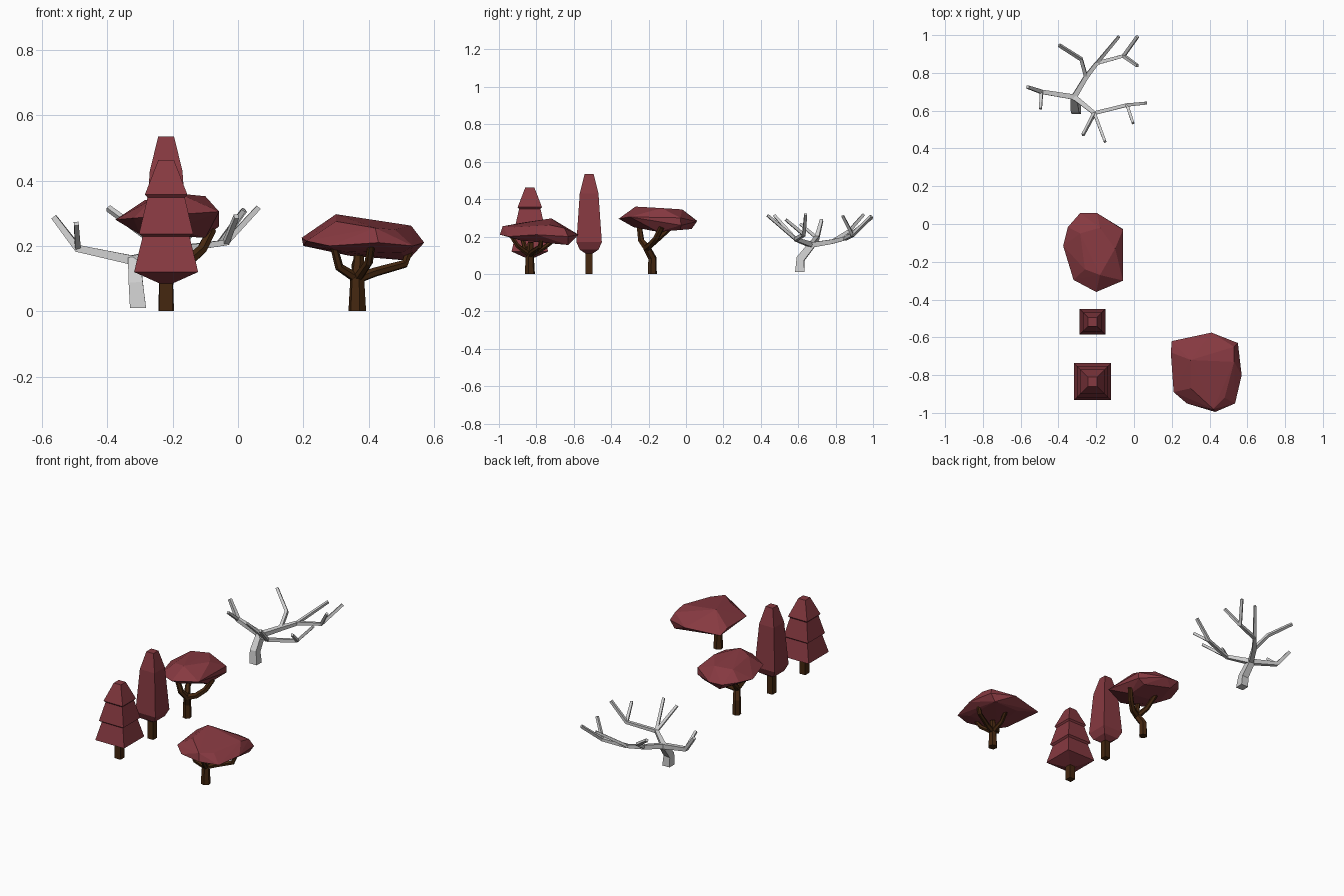
import bpy
import bmesh
from math import pi
from mathutils import Vector, Matrix

if "Cube" in bpy.data.objects:
    bpy.data.objects.remove(bpy.data.objects["Cube"], do_unlink=True)


def make_material(name, rgb):
    mat = bpy.data.materials.new(name)
    mat.use_nodes = True
    color = (*rgb, 1)
    mat.diffuse_color = color
    mat.node_tree.nodes["Principled BSDF"].inputs["Base Color"].default_value = color
    return mat


foliage = make_material("maroon foliage", (0.24, 0.041, 0.052))
bark = make_material("dark brown bark", (0.058, 0.02, 0.005))
dead_wood = make_material("pale grey wood", (0.62, 0.62, 0.62))


def finish(bm, name, mat):
    """Turn a bmesh into a flat shaded object."""
    bmesh.ops.recalc_face_normals(bm, faces=bm.faces)
    mesh = bpy.data.meshes.new(name)
    bm.to_mesh(mesh)
    bm.free()
    mesh.materials.append(mat)
    obj = bpy.data.objects.new(name, mesh)
    bpy.context.collection.objects.link(obj)
    return obj


def loft(bm, rings):
    """Skin a stack of equal-sized vertex rings and cap both ends."""
    loops = [[bm.verts.new(co) for co in ring] for ring in rings]
    for low, high in zip(loops, loops[1:]):
        for i in range(len(low)):
            j = (i + 1) % len(low)
            bm.faces.new((low[i], low[j], high[j], high[i]))
    bm.faces.new(loops[0][::-1])
    bm.faces.new(loops[-1])


def square_tower(name, mat, x, y, profile):
    """Four-sided shape from (half width, height) pairs."""
    bm = bmesh.new()
    corners = ((-1, -1), (1, -1), (1, 1), (-1, 1))
    loft(bm, [[(x + sx * half, y + sy * half, z) for sx, sy in corners]
              for half, z in profile])
    return finish(bm, name, mat)


def tube(bm, points, start, end, sides=4):
    """Tapered limb swept along a path."""
    pts = [Vector(p) for p in points]
    last = len(pts) - 1
    direction = (pts[1] - pts[0]).normalized()
    side = direction.orthogonal().normalized()
    if direction.z > 0.8:
        side = Vector((1, 1, 0)).normalized()
    rings = []
    for i, p in enumerate(pts):
        tangent = (pts[min(i + 1, last)] - pts[max(i - 1, 0)]).normalized()
        if i == 0 and tangent.z > 0.8:
            tangent = Vector((0, 0, 1))
        side = (side - tangent * side.dot(tangent)).normalized()
        radius = start + (end - start) * i / last
        rings.append([p + Matrix.Rotation(2 * pi * k / sides, 3, tangent) @ side * radius
                      for k in range(sides)])
    loft(bm, rings)


def limbs(name, mat, paths, sides=4):
    bm = bmesh.new()
    for start, end, points in paths:
        tube(bm, points, start, end, sides)
    return finish(bm, name, mat)


def canopy(name, points):
    """Faceted crown wrapped around a few control points."""
    bm = bmesh.new()
    for p in points:
        bm.verts.new(p)
    result = bmesh.ops.convex_hull(bm, input=bm.verts)
    loose = {g for g in result["geom_interior"] + result["geom_unused"]
             if isinstance(g, bmesh.types.BMVert)}
    bmesh.ops.delete(bm, geom=list(loose), context='VERTS')
    return finish(bm, name, foliage)


# Tiered conifer
square_tower("conifer_trunk", bark, -0.22, -0.835, [(0.02, 0), (0.02, 0.1)])
square_tower("conifer_foliage", foliage, -0.22, -0.835, [
    (0.02, 0.085), (0.098, 0.12), (0.072, 0.228),
    (0.083, 0.237), (0.057, 0.348), (0.065, 0.357), (0.024, 0.463)])

# Tall narrow tree
square_tower("narrow_tree_trunk", bark, -0.22, -0.518, [(0.019, 0), (0.019, 0.13)])
square_tower("narrow_tree_foliage", foliage, -0.22, -0.518, [
    (0.02, 0.11), (0.05, 0.13), (0.068, 0.17), (0.05, 0.43), (0.024, 0.535)])

# Front umbrella tree
fork = (0.365, -0.835, 0.1)
limbs("front_umbrella_trunk", bark, [
    (0.028, 0.016, [(0.365, -0.835, 0), fork, (0.37, -0.83, 0.17)]),
    (0.016, 0.011, [fork, (0.31, -0.86, 0.135), (0.29, -0.88, 0.21)]),
    (0.016, 0.012, [fork, (0.42, -0.82, 0.12), (0.51, -0.78, 0.145), (0.53, -0.77, 0.2)]),
    (0.015, 0.011, [fork, (0.36, -0.76, 0.14), (0.38, -0.68, 0.2)]),
    (0.015, 0.011, [fork, (0.4, -0.9, 0.15), (0.41, -0.94, 0.21)]),
], 6)
canopy("front_umbrella_canopy", [
    # rim
    (0.2, -0.62, 0.2), (0.41, -0.575, 0.21), (0.55, -0.63, 0.2),
    (0.57, -0.8, 0.21), (0.535, -0.95, 0.2), (0.43, -0.995, 0.21),
    (0.28, -0.95, 0.2), (0.21, -0.89, 0.215), (0.195, -0.68, 0.225),
    # crown
    (0.3, -0.72, 0.297), (0.3, -0.87, 0.275), (0.53, -0.65, 0.245),
    (0.53, -0.73, 0.262), (0.48, -0.92, 0.25), (0.42, -0.98, 0.255),
    # underside
    (0.34, -0.65, 0.17), (0.52, -0.63, 0.155), (0.5, -0.88, 0.178), (0.3, -0.87, 0.185)])

# Middle umbrella tree
fork = (-0.2, -0.21, 0.14)
limbs("middle_umbrella_trunk", bark, [
    (0.025, 0.02, [(-0.22, -0.18, 0), (-0.22, -0.18, 0.085), fork]),
    (0.02, 0.015, [fork, (-0.15, -0.19, 0.155), (-0.11, -0.16, 0.19), (-0.08, -0.13, 0.25)]),
    (0.02, 0.014, [fork, (-0.22, -0.24, 0.18), (-0.24, -0.25, 0.26)]),
    (0.018, 0.013, [fork, (-0.23, -0.16, 0.18), (-0.24, -0.08, 0.25)]),
], 6)
canopy("middle_umbrella_canopy", [
    # rim
    (-0.285, 0.058, 0.285), (-0.196, 0.058, 0.28), (-0.058, -0.027, 0.26),
    (-0.058, -0.03, 0.3), (-0.058, -0.3, 0.305), (-0.2, -0.36, 0.295),
    (-0.32, -0.296, 0.285), (-0.375, -0.116, 0.28), (-0.35, -0.016, 0.29),
    # crown
    (-0.285, -0.05, 0.34), (-0.18, -0.02, 0.345), (-0.1, -0.13, 0.352),
    (-0.18, -0.27, 0.36), (-0.26, -0.24, 0.345),
    # underside
    (-0.25, 0.03, 0.24), (-0.1, -0.03, 0.235), (-0.1, -0.15, 0.225),
    (-0.3, -0.13, 0.235), (-0.2, -0.28, 0.25)])

# Bare tree: joints first, then limbs between them
hub = (-0.317, 0.672, 0.155)
left_fork = (-0.49, 0.7, 0.192)
back_fork = (-0.254, 0.778, 0.172)
outer_fork = (-0.196, 0.852, 0.19)
twig_fork = (-0.055, 0.89, 0.208)
front_fork = (-0.21, 0.587, 0.185)
side_fork = (-0.037, 0.63, 0.21)
limbs("bare_tree_trunk", dead_wood, [
    (0.035, 0.026, [(-0.306, 0.608, 0.01), (-0.312, 0.612, 0.08), hub])])
limbs("bare_tree_branches", dead_wood, [
    (0.02, 0.012, [hub, left_fork, (-0.563, 0.725, 0.288)]),
    (0.02, 0.014, [hub, back_fork, outer_fork]),
    (0.02, 0.014, [hub, front_fork]),
    (0.014, 0.011, [back_fork, (-0.28, 0.873, 0.23), (-0.397, 0.947, 0.315)]),
    (0.014, 0.011, [outer_fork, twig_fork, (0.018, 0.992, 0.308)]),
    (0.014, 0.011, [front_fork, side_fork, (0.063, 0.64, 0.318)])])
limbs("bare_tree_twigs", dead_wood, [
    (0.012, 0.01, [a, b]) for a, b in (
        (left_fork, (-0.495, 0.61, 0.268)),
        (outer_fork, (-0.08, 0.992, 0.3)),
        (twig_fork, (0.018, 0.838, 0.31)),
        (front_fork, (-0.27, 0.472, 0.313)),
        (front_fork, (-0.153, 0.436, 0.313)),
        (side_fork, (-0.005, 0.534, 0.29)))])
